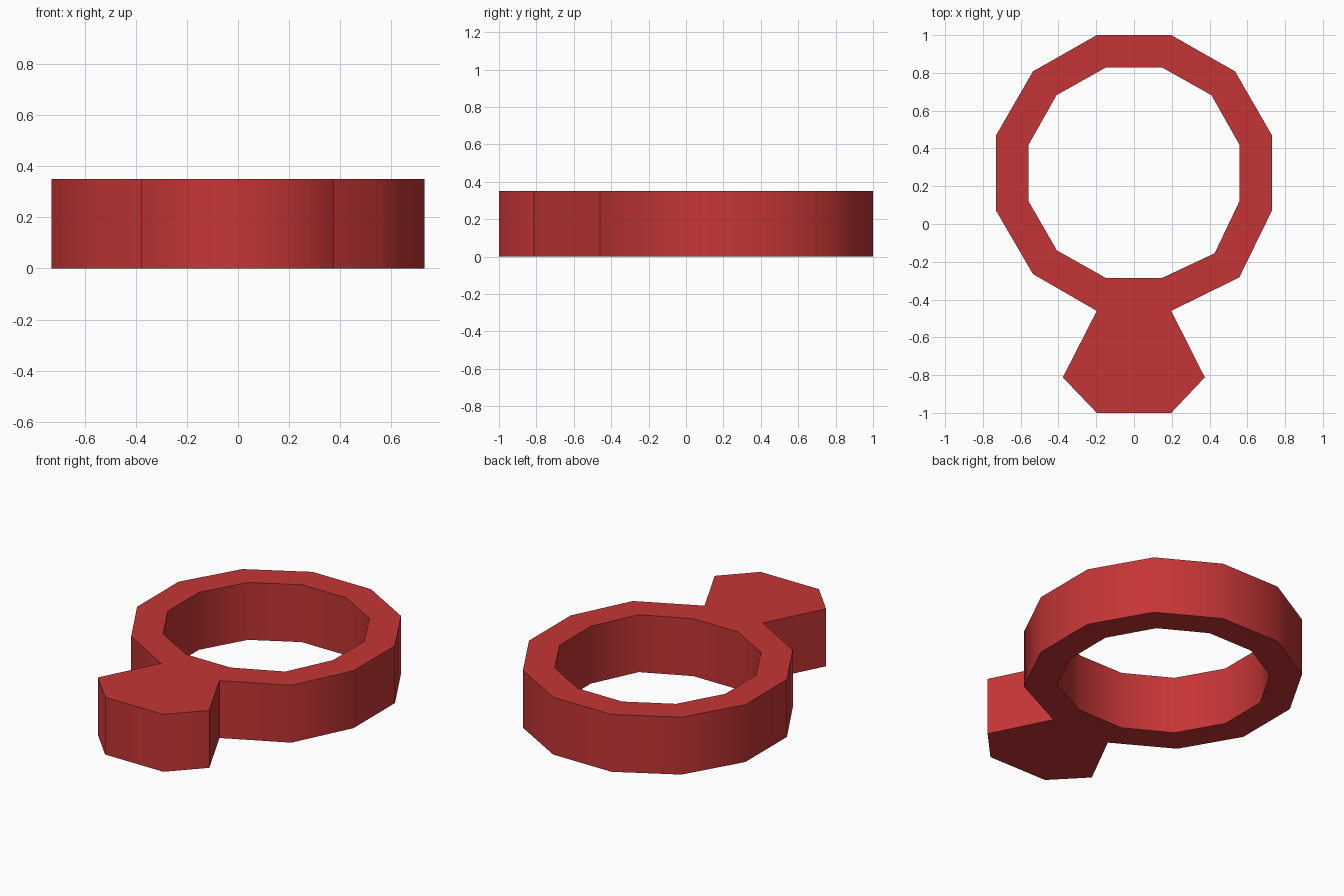
import bpy
import bmesh
import math

if "Cube" in bpy.data.objects:
    bpy.data.objects.remove(bpy.data.objects["Cube"])

HEIGHT = 0.35

red = bpy.data.materials.new("ruby red")
red.diffuse_color = (0.56, 0.036, 0.037, 1.0)
red.use_nodes = True
red.node_tree.nodes["Principled BSDF"].inputs["Base Color"].default_value = red.diffuse_color


def make_object(name, bm):
    bmesh.ops.recalc_face_normals(bm, faces=bm.faces)
    mesh = bpy.data.meshes.new(name)
    bm.to_mesh(mesh)
    bm.free()
    mesh.materials.append(red)
    obj = bpy.data.objects.new(name, mesh)
    bpy.context.collection.objects.link(obj)
    bpy.ops.object.select_all(action='DESELECT')
    obj.select_set(True)
    bpy.context.view_layer.objects.active = obj
    bpy.ops.object.shade_smooth_by_angle(angle=math.radians(60))


def ring_of_verts(bm, points):
    """Bottom and top vertex loops for a flat profile."""
    return [[bm.verts.new((x, y, z)) for x, y in points] for z in (0, HEIGHT)]


def full_profile(right_half, left_fix):
    """Mirror the right half of a loop, with one uneven corner on the left."""
    left = [(-x, y) for x, y in reversed(right_half)]
    left[-2] = left_fix
    return right_half + left


# Band: twelve-sided ring, left open where the stone joins it
outer = full_profile([(0.197, -0.46), (0.557, -0.283), (0.73, 0.07),
                      (0.73, 0.47), (0.535, 0.808), (0.197, 1.0)],
                     (-0.535, -0.265))
inner = full_profile([(0.15, -0.285), (0.427, -0.155), (0.558, 0.12),
                      (0.558, 0.42), (0.41, 0.682), (0.15, 0.828)],
                     (-0.408, -0.14))
bm = bmesh.new()
ob, ot = ring_of_verts(bm, outer)
ib, it = ring_of_verts(bm, inner)
n = len(outer)
for i in range(n):
    j = (i + 1) % n
    bm.faces.new((ot[i], ot[j], it[j], it[i]))
    bm.faces.new((ob[j], ob[i], ib[i], ib[j]))
    bm.faces.new((it[i], it[j], ib[j], ib[i]))
    if j != 0:
        bm.faces.new((ob[i], ob[j], ot[j], ot[i]))
make_object("ring_band", bm)

# Stone: cut-gem outline, open on the side that meets the band
gem = [(-0.197, -0.46), (-0.377, -0.812), (-0.197, -1.0),
       (0.197, -1.0), (0.375, -0.812), (0.197, -0.46)]
bm = bmesh.new()
gb, gt = ring_of_verts(bm, gem)
bm.faces.new(gt)
bm.faces.new(list(reversed(gb)))
for i in range(len(gem) - 1):
    bm.faces.new((gb[i], gb[i + 1], gt[i + 1], gt[i]))
make_object("ring_stone", bm)
